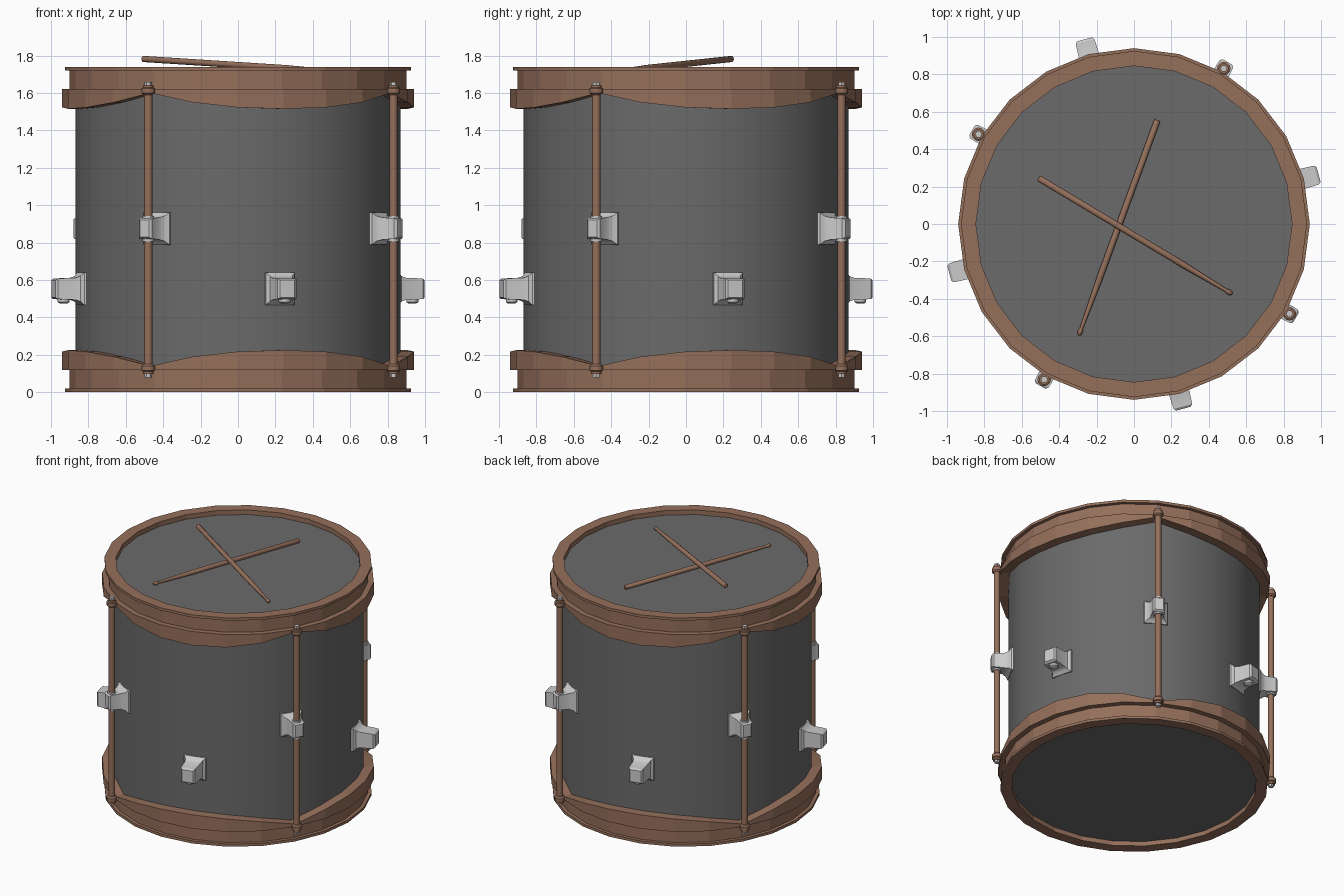
import bpy, bmesh, math
from math import pi, sin, cos, radians
from mathutils import Vector, Matrix

HEIGHT = 1.74
SIDES = 24
ROD_ANGLES = [60, 150, 240, 330]
LEG_ANGLES = [15, 105, 195, 285]

if "Cube" in bpy.data.objects:
    bpy.data.objects.remove(bpy.data.objects["Cube"])


def material(name, rgb):
    mat = bpy.data.materials.new(name)
    mat.use_nodes = True
    mat.diffuse_color = (*rgb, 1)
    mat.node_tree.nodes["Principled BSDF"].inputs["Base Color"].default_value = (*rgb, 1)
    return mat


BROWN = material("brown wood", (0.30, 0.16, 0.105))
GREY = material("dark grey", (0.145, 0.145, 0.145))
METAL = material("light metal", (0.60, 0.60, 0.60))


def finish(name, bm, mat, smooth=None):
    bmesh.ops.recalc_face_normals(bm, faces=bm.faces)
    mesh = bpy.data.meshes.new(name)
    bm.to_mesh(mesh)
    bm.free()
    mesh.materials.append(mat)
    obj = bpy.data.objects.new(name, mesh)
    bpy.context.collection.objects.link(obj)
    if smooth:
        bpy.ops.object.select_all(action="DESELECT")
        obj.select_set(True)
        bpy.context.view_layer.objects.active = obj
        bpy.ops.object.shade_smooth_by_angle(angle=radians(smooth))
    return obj


def skin(bm, rings, cap=True, loop=False):
    """Join rings of points with quads; close the ends or the loop."""
    rings = [[bm.verts.new(p) for p in ring] for ring in rings]
    n = len(rings[0])
    pairs = list(zip(rings, rings[1:]))
    if loop:
        pairs.append((rings[-1], rings[0]))
    for a, b in pairs:
        for i in range(n):
            j = (i + 1) % n
            bm.faces.new((a[i], a[j], b[j], b[i]))
    if cap and not loop:
        bm.faces.new(rings[0])
        bm.faces.new(rings[-1])


def circle(r, z, n):
    return [(r * cos(2 * pi * i / n), r * sin(2 * pi * i / n), z) for i in range(n)]


def turned(name, profile, mat, n=SIDES, matrix=None, cap=True, smooth=40):
    """Solid turned from (radius, height) pairs around the z axis."""
    bm = bmesh.new()
    skin(bm, [circle(r, z, n) for r, z in profile], cap)
    if matrix:
        bm.transform(matrix)
    return finish(name, bm, mat, smooth)


def ring(name, section, top):
    """Closed ring whose section may change with the angle; bottom one is flipped."""
    bm = bmesh.new()
    rings = []
    for i in range(SIDES):
        a = 2 * pi * i / SIDES
        rings.append([(r * cos(a), r * sin(a), z if top else HEIGHT - z)
                      for r, z in section(math.degrees(a))])
    skin(bm, rings, loop=True)
    return finish(name, bm, BROWN)


def hoop_section(angle):
    return [(0.845, 1.655), (0.9, 1.60), (0.9, 1.72), (0.925, 1.72),
            (0.925, HEIGHT), (0.845, HEIGHT)]


def band_section(angle):
    # Edge is cut away in an arch towards each rod
    off = abs((angle - LEG_ANGLES[0] + 45) % 90 - 45) / 45
    edge = 1.515 + 0.085 * off ** 2.2
    return [(0.86, edge), (0.94, edge), (0.94, 1.62), (0.86, 1.62)]


def bracket(name, angle, z, reach, half_end):
    """Flared metal block, wide on the shell and narrow at its outer end."""
    stations = [(0.83, 0.083, 0.088), (0.872, 0.08, 0.086), (0.888, 0.062, 0.068),
                (0.915, half_end + 0.004, 0.059), (reach - 0.012, half_end, 0.055),
                (reach, half_end - 0.012, 0.046)]
    bm = bmesh.new()
    skin(bm, [[(r, w, z + h), (r, -w, z + h), (r, -w, z - h), (r, w, z - h)]
              for r, w, h in stations])
    bm.transform(Matrix.Rotation(radians(angle), 4, "Z"))
    return finish(name, bm, METAL, 30)


def place(angle, r):
    a = radians(angle)
    return Matrix.Translation((r * cos(a), r * sin(a), 0))


# Shell and the two heads
turned("shell", [(0.87, 0.04), (0.87, 1.70)], GREY, cap=False)
turned("top_head", [(0.865, 1.69), (0.865, 1.705)], GREY)
turned("bottom_head", [(0.865, 0.035), (0.865, 0.05)], GREY)

# Hoops and arched bands
for label, top in (("top", True), ("bottom", False)):
    ring(label + "_hoop", hoop_section, top)
    ring(label + "_band", band_section, top)

# Tension rods with washers, nuts and brackets
for k, angle in enumerate(ROD_ANGLES, 1):
    spot = place(angle, 0.96)
    turned(f"rod_{k}", [(0.022, 0.12), (0.022, 1.62)], BROWN, 12, spot)
    for label, flip in (("top", False), ("bottom", True)):
        m = spot @ Matrix.Translation((0, 0, HEIGHT)) @ Matrix.Scale(-1, 4, (0, 0, 1)) if flip else spot
        turned(f"{label}_washer_{k}", [(0.026, 1.59), (0.036, 1.60), (0.036, 1.625),
                                       (0.028, 1.63), (0.028, 1.643)], BROWN, 12, m)
        turned(f"{label}_nut_{k}", [(0.019, 1.635), (0.019, 1.66)], METAL, 6, m)
    bracket(f"rod_bracket_{k}", angle, 0.875, 1.0, 0.041)
    turned(f"bracket_collar_{k}", [(0.03, 0.807), (0.03, 0.943)], METAL, 12, spot)

# Lower brackets with a screw underneath
for k, angle in enumerate(LEG_ANGLES, 1):
    bracket(f"leg_bracket_{k}", angle, 0.553, 1.022, 0.052)
    turned(f"leg_screw_{k}", [(0.02, 0.474), (0.032, 0.482), (0.032, 0.51)],
           METAL, 10, place(angle, 0.965))


# Crossed sticks, one resting on the other
def stick(name, butt, tip):
    butt, tip = Vector(butt), Vector(tip)
    axis = tip - butt
    n = axis.length
    m = Matrix.Translation(butt) @ axis.to_track_quat("Z", "Y").to_matrix().to_4x4()
    profile = [(0.013, 0), (0.017, 0.006), (0.017, n * 0.74), (0.009, n - 0.04),
               (0.014, n - 0.025), (0.012, n - 0.008), (0.005, n)]
    turned(name, profile, BROWN, 10, m)


stick("lower_stick", (0.125, 0.555, 1.722), (-0.295, -0.595, 1.718))
stick("upper_stick", (-0.51, 0.245, 1.782), (0.525, -0.375, 1.716))
